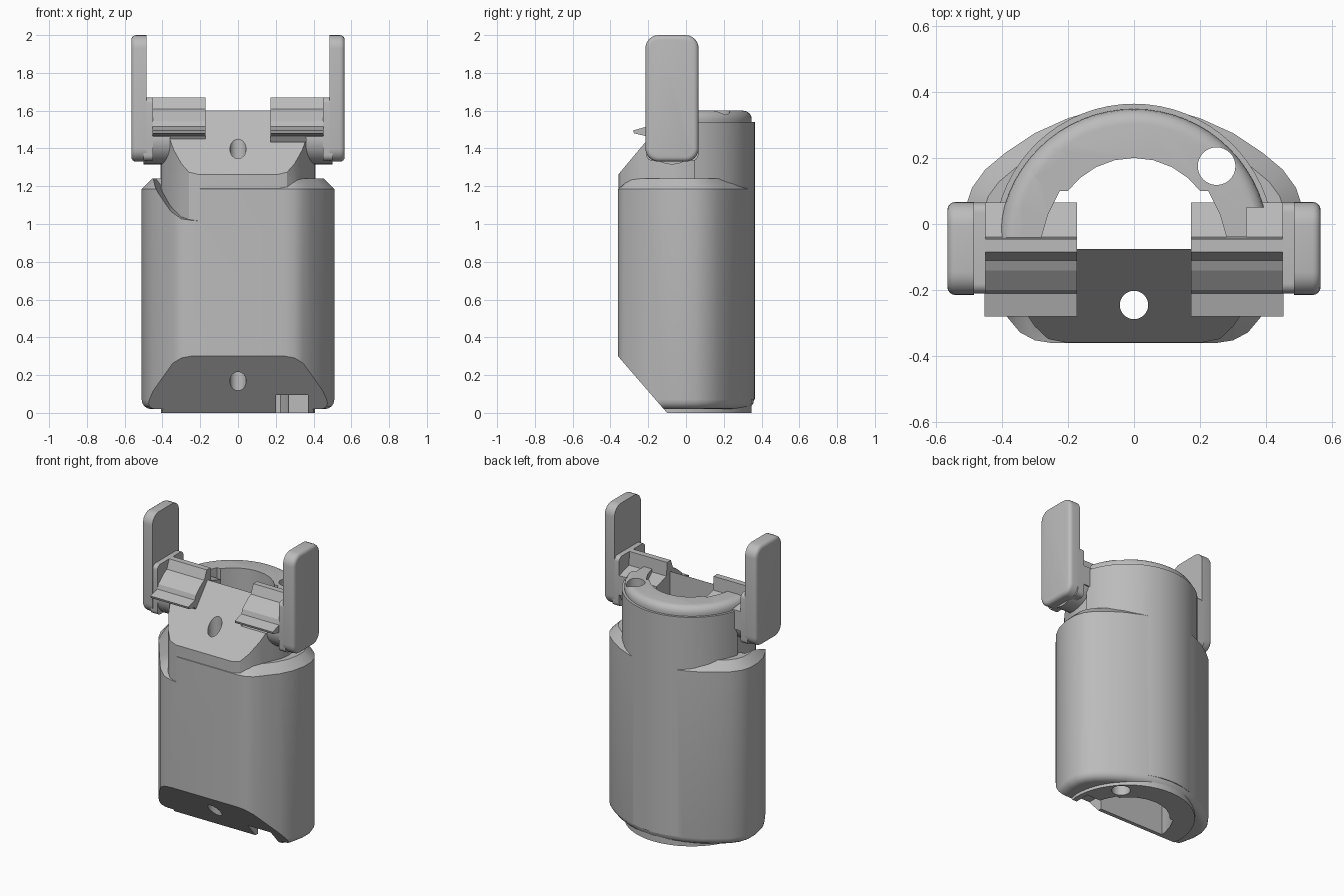
import bpy, bmesh, math
from mathutils import Vector

default = bpy.data.objects.get("Cube")
if default:
    bpy.data.objects.remove(default, do_unlink=True)

grey = bpy.data.materials.new("plain_grey")
grey.use_nodes = True
COLOUR = (0.5, 0.5, 0.5, 1)
grey.diffuse_color = COLOUR
grey.node_tree.nodes["Principled BSDF"].inputs["Base Color"].default_value = COLOUR


def prism(name, pts, axis, lo, hi, side=1, caps=(), shear=0):
    """Extrude a 2D outline along an axis; caps lists (height, bevel, segments)."""
    place = {"x": lambda u, v, w: (w, u, v),
             "y": lambda u, v, w: (u, w, v),
             "z": lambda u, v, w: (u, v, w)}[axis]
    i = "xyz".index(axis)
    bm = bmesh.new()
    a, b = [[bm.verts.new(place(u, v, w)) for u, v in pts] for w in (lo, hi)]
    bm.faces.new(a)
    bm.faces.new(b)
    for k in range(len(pts)):
        n = (k + 1) % len(pts)
        bm.faces.new((a[k], a[n], b[n], b[k]))
    bmesh.ops.recalc_face_normals(bm, faces=bm.faces)
    for w, size, seg in caps:
        rim = [e for e in bm.edges if all(abs(v.co[i] - w) < 1e-5 for v in e.verts)]
        bmesh.ops.bevel(bm, geom=rim, offset=size, segments=seg, profile=0.5, affect="EDGES")
    for v in bm.verts:
        v.co.z += shear * v.co.y
        v.co.x *= side
    bmesh.ops.recalc_face_normals(bm, faces=bm.faces)
    mesh = bpy.data.meshes.new(name)
    bm.to_mesh(mesh)
    bm.free()
    mesh.materials.append(grey)
    obj = bpy.data.objects.new(name, mesh)
    bpy.context.collection.objects.link(obj)
    return obj


def arc(cx, cy, r, start, end, n):
    angles = [math.radians(start + (end - start) * k / n) for k in range(n + 1)]
    return [(cx + r * math.cos(t), cy + r * math.sin(t)) for t in angles]


def circle(cx, cy, r, n=32):
    return arc(cx, cy, r, 0, 360, n)[:-1]


def rect(u0, u1, v0, v1):
    return [(u0, v0), (u1, v0), (u1, v1), (u0, v1)]


def rounded_rect(u0, u1, v0, v1, r):
    return (arc(u1 - r, v1 - r, r, 0, 90, 6) + arc(u0 + r, v1 - r, r, 90, 180, 6)
            + arc(u0 + r, v0 + r, r, 180, 270, 6) + arc(u1 - r, v0 + r, r, 270, 360, 6))


def mirrored(half):
    """Close a right-hand outline with its mirror image."""
    return half + [(-x, y) for x, y in reversed(half) if abs(x) > 1e-5]


def combine(target, tool, op="DIFFERENCE"):
    mod = target.modifiers.new("cut", "BOOLEAN")
    mod.operation, mod.object, mod.solver = op, tool, "EXACT"
    bpy.context.view_layer.objects.active = target
    bpy.ops.object.modifier_apply(modifier=mod.name)
    bpy.data.objects.remove(tool, do_unlink=True)


def smooth(obj, angle=30):
    bpy.ops.object.select_all(action="DESELECT")
    obj.select_set(True)
    bpy.context.view_layer.objects.active = obj
    bpy.ops.object.shade_smooth_by_angle(angle=math.radians(angle))


# Wide outer shell with chamfered shoulder and rounded foot
shell_half = [(0.25, -0.36), (0.3, -0.352), (0.345, -0.328), (0.385, -0.28), (0.45, -0.2),
              (0.49, -0.12), (0.51, -0.03), (0.51, 0.05), (0.49, 0.11), (0.45, 0.165),
              (0.39, 0.215), (0.3, 0.275), (0.2, 0.32), (0.1, 0.35), (0, 0.36)]
body = prism("body", mirrored(shell_half), "z", 0.02, 1.24,
             caps=((0.02, 0.05, 4), (1.24, 0.055, 1)))

# Sweeping relief in the right front shoulder
relief = [(-0.7, 1.27), (-0.47, 1.2), (-0.42, 1.13), (-0.36, 1.06), (-0.3, 1.025),
          (-0.2, 1.015), (-0.2, 1.5), (-0.7, 1.5)]
relief_cutter = prism("relief_cutter", relief, "y", -0.6, 0.0, shear=0.25)
for v in relief_cutter.data.vertices:
    v.co.z += 0.09
combine(body, relief_cutter)

# Inner core tube and the slightly proud round back
core_half = [(0.21, -0.358), (0.26, -0.348), (0.3, -0.31), (0.34, -0.25), (0.37, -0.18),
             (0.4, -0.11)] + arc(0, -0.06, 0.408, 0, 90, 16)
core = prism("core", mirrored(core_half), "z", 0.0, 1.6, caps=((1.6, 0.045, 4),))
combine(body, core, "UNION")
back = prism("round_back", arc(0, -0.06, 0.424, 14, 166, 28), "z", 0.07, 1.54)
combine(body, back, "UNION")

# Slanted front, top and bottom
combine(body, prism("top_slope", [(-0.7, 0.855), (-0.36, 1.26), (-0.075, 1.601), (0, 1.69),
                                  (0, 1.9), (-0.7, 1.9)], "x", -0.8, 0.8))
combine(body, prism("bottom_slope", [(-0.7, 0.695), (-0.36, 0.3), (-0.07, -0.035),
                                     (-0.07, -0.3), (-0.7, -0.3)], "x", -0.8, 0.8))

# Bore and through holes
bore_half = [(0.285, -0.075), (0.28, -0.04), (0.26, 0.03), (0.225, 0.1),
             (0.2, 0.1)] + arc(0, -0.05, 0.25, 35, 90, 4)[1:]
combine(body, prism("bore", mirrored(bore_half), "z", -0.2, 1.8))
combine(body, prism("front_hole", circle(0, -0.245, 0.043), "z", -0.2, 1.8))
for s in (-1, 1):
    combine(body, prism("back_hole", circle(0.25, 0.175, 0.057), "z", -0.2, 1.8, s))
    # Seats for the clips and notches in the foot
    combine(body, prism("clip_seat", rect(0.172, 0.7, -0.5, -0.04), "z", 1.435, 1.8, s))
    combine(body, prism("side_seat", rect(0.34, 0.7, -0.2, 0.05), "z", 1.435, 1.8, s))
    combine(body, prism("foot_notch", rect(0.2, 0.37, -0.5, 0.0), "z", -0.1, 0.095, s))
smooth(body)

# Ribbed clips, hubs and upright arms on both sides
clip_profile = [(-0.28, 1.495), (-0.21, 1.515), (-0.2, 1.545), (-0.14, 1.595), (-0.11, 1.61),
                (-0.085, 1.67), (-0.045, 1.67), (-0.04, 1.58), (0.065, 1.55), (0.065, 1.42),
                (-0.19, 1.435), (-0.21, 1.465), (-0.275, 1.48)]
for s, label in ((1, "left"), (-1, "right")):
    prism(label + "_clip", clip_profile, "x", 0.172, 0.452, s)
    hub = prism(label + "_hub", circle(-0.075, 1.45, 0.135), "x", 0.36, 0.5, s)
    base = prism(label + "_arm_base", rounded_rect(-0.21, 0.065, 1.335, 1.67, 0.03),
                 "x", 0.45, 0.5, s)
    arm = prism(label + "_arm", rounded_rect(-0.215, 0.067, 1.33, 2.0, 0.07),
                "x", 0.484, 0.565, s, caps=((0.565, 0.025, 4),))
    for part in (hub, base, arm):
        smooth(part)
